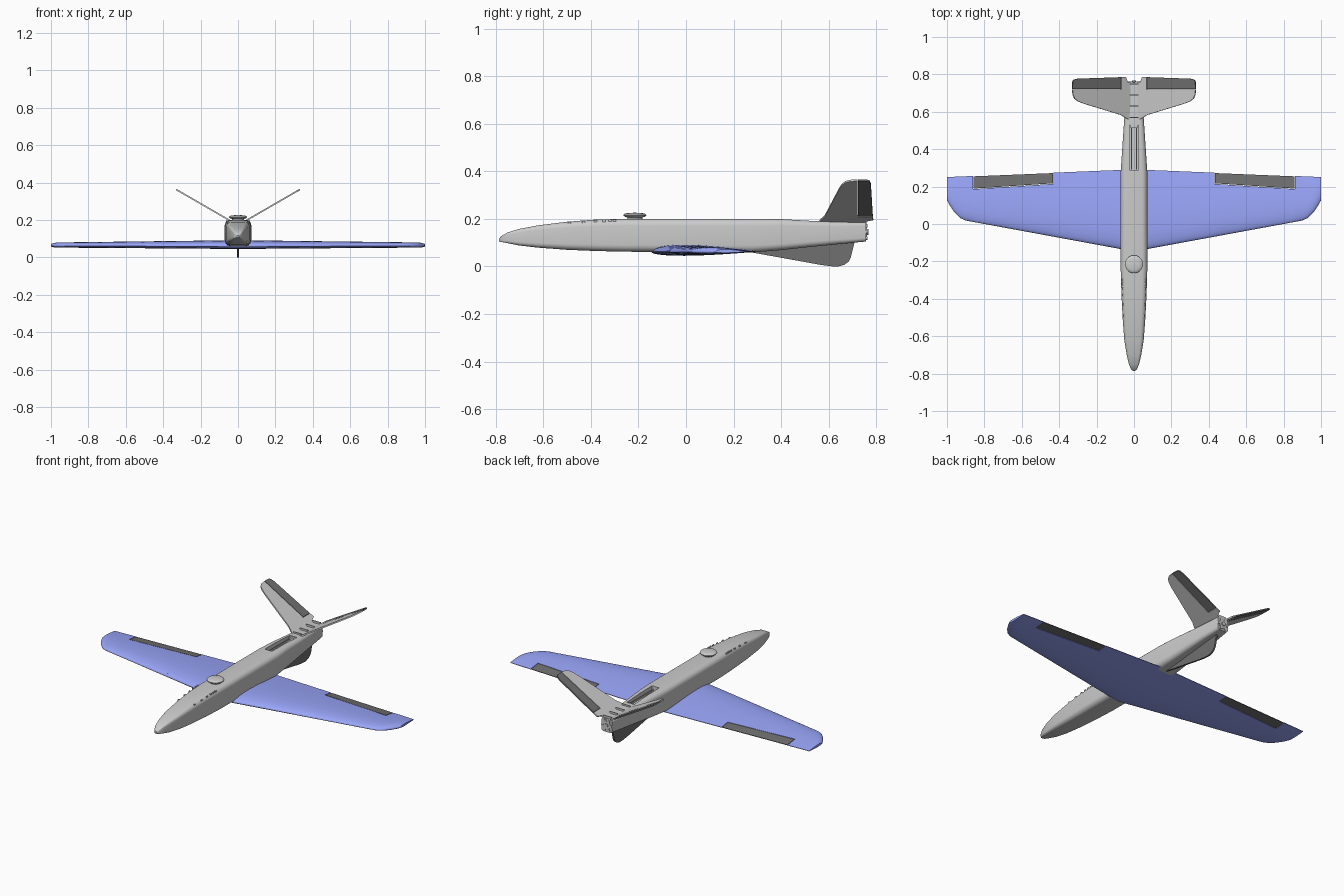
import bpy, bmesh, math
from mathutils import Matrix, Vector

if "Cube" in bpy.data.objects:
    bpy.data.objects.remove(bpy.data.objects["Cube"])


def material(name, rgb):
    m = bpy.data.materials.new(name)
    m.diffuse_color = (*rgb, 1)
    m.use_nodes = True
    m.node_tree.nodes["Principled BSDF"].inputs["Base Color"].default_value = m.diffuse_color
    return m


BLUE = material("wing_blue", (0.32, 0.38, 0.95))
DARK = material("dark_grey", (0.16, 0.16, 0.16))


def finish(bm, name, mat=None, angle=30):
    bmesh.ops.recalc_face_normals(bm, faces=bm.faces)
    me = bpy.data.meshes.new(name)
    bm.to_mesh(me)
    bm.free()
    ob = bpy.data.objects.new(name, me)
    bpy.context.collection.objects.link(ob)
    if mat:
        me.materials.append(mat)
    if angle:
        smooth(ob, angle)
    return ob


def smooth(ob, angle=30):
    bpy.ops.object.select_all(action='DESELECT')
    ob.select_set(True)
    bpy.context.view_layer.objects.active = ob
    bpy.ops.object.shade_smooth_by_angle(angle=math.radians(angle))


def loft(name, rings, mat=None, angle=30):
    bm = bmesh.new()
    vs = [[bm.verts.new(p) for p in r] for r in rings]
    n = len(rings[0])
    for a, b in zip(vs, vs[1:]):
        for i in range(n):
            j = (i + 1) % n
            bm.faces.new((a[i], a[j], b[j], b[i]))
    bm.faces.new(vs[0])
    bm.faces.new(vs[-1])
    return finish(bm, name, mat, angle)


def plate(name, points, normal, thick, mat=None):
    off = Vector(normal).normalized() * thick / 2
    return loft(name, [[Vector(p) - off for p in points],
                       [Vector(p) + off for p in points]], mat)


def box(name, x, y, z):
    bm = bmesh.new()
    bmesh.ops.create_cube(bm, size=1)
    for v in bm.verts:
        v.co = [lo + (hi - lo) * (c + 0.5) for (lo, hi), c in zip((x, y, z), v.co)]
    return finish(bm, name, angle=0)


def spun(name, profile, centre, axis='Z', n=32):
    # profile: (radius, height) pairs along the axis
    rings = []
    for r, h in profile:
        ring = []
        for i in range(n):
            a = math.tau * i / n
            p = Vector((r * math.cos(a), r * math.sin(a), h))
            if axis == 'Y':
                p = Matrix.Rotation(-math.pi / 2, 3, 'X') @ p
            ring.append(p + Vector(centre))
        rings.append(ring)
    return loft(name, rings)


# Fuselage: rounded-rectangle sections (y, half width, z low, z high)
STATIONS = [(-.785, .006, .106, .118), (-.776, .016, .103, .128), (-.75, .027, .098, .143),
            (-.70, .039, .088, .158), (-.62, .052, .079, .173), (-.5, .061, .070, .188),
            (-.38, .067, .065, .197), (-.25, .071, .062, .2), (.28, .071, .059, .2),
            (.4, .063, .069, .199), (.52, .055, .082, .192), (.64, .047, .094, .188),
            (.757, .036, .105, .186)]


def fuselage_ring(y, hw, lo, hi):
    hh, zc = (hi - lo) / 2, (hi + lo) / 2
    r = 0.42 * min(hw, hh)
    ring = []
    for k, (sx, sz) in enumerate(((1, 1), (-1, 1), (-1, -1), (1, -1))):
        for i in range(6):
            a = math.pi / 2 * (k + i / 5)
            ring.append((sx * (hw - r) + r * math.cos(a), y, zc + sz * (hh - r) + r * math.sin(a)))
    return ring


fuselage = loft("fuselage", [fuselage_ring(*s) for s in STATIONS])

# Recess in the rear deck
cutter = box("recess_cutter", (-.024, .024), (.29, .53), (.172, .25))
cutter.hide_render = True
mod = fuselage.modifiers.new("recess", 'BOOLEAN')
mod.object, mod.operation, mod.solver = cutter, 'DIFFERENCE', 'EXACT'
bpy.context.view_layer.objects.active = fuselage
bpy.ops.object.modifier_apply(modifier="recess")
bpy.data.objects.remove(cutter)
smooth(fuselage)
for s in (-1, 1):
    box("recess_rail", sorted((s * .012, s * .016)), (.292, .525), (.171, .182))


# Wing
def lead(x):
    x = abs(x)
    y = -.147 + .184 * x
    return y + (9 * (x - .9) ** 2 if x > .9 else 0)


def trail(x):
    return .292 - .041 * abs(x)


def hinge(x):
    return .243 - .066 * abs(x)


def wing_ring(x, y0, y1, n=14):
    le, te = lead(x), trail(x)
    ax = abs(x)
    taper = (1 - .45 * ax) * (.5 if ax > .995 else .85 if ax > .98 else 1)
    top, bottom = [], []
    for i in range(n + 1):
        t = i / n
        y = y0 + (y1 - y0) * (t * t if y0 == le else t)
        f = min(max((y - le) / (te - le), 0), 1)
        s = 10 * (.2969 * f ** .5 - .126 * f - .3516 * f ** 2 + .2843 * f ** 3 - .1015 * f ** 4)
        top.append((x, y, .063 + .028 * taper * s + .001))
        bottom.append((x, y, .063 - .017 * taper * s - .001))
    return top + bottom[::-1]


A0, A1, GAP = .43, .86, .003
half = [(0, 0), (.2, 0), (A0, 0), (A0, 1), (.64, 1), (A1, 1), (A1, 0), (.9, 0),
        (.93, 0), (.96, 0), (.985, 0), (1, 0)]
span = [(-x, c) for x, c in half[:0:-1]] + half
loft("wing", [wing_ring(x, lead(x), hinge(x) if cut else trail(x)) for x, cut in span], BLUE)

for s, side in ((-1, "left"), (1, "right")):
    loft(side + "_aileron", [wing_ring(s * x, hinge(x) + GAP, trail(x) - .002, 6)
                             for x in (A0 + GAP, .64, A1 - GAP)], DARK)

# V tail: plan outlines (x, y) lifted onto 30 degree planes
FIXED = [(0, .555), (.025, .557), (.045, .567), (.07, .583), (.273, .645), (.3, .656), (.318, .67),
         (.327, .69), (.33, .72), (.07, .72), (.07, .785), (.045, .787), (.035, .758), (0, .758)]
MOVING = [(.072, .723), (.33, .723), (.329, .76), (.322, .772), (.3, .777), (.072, .785)]
SLOPE = math.tan(math.radians(30))
for s, side in ((-1, "left"), (1, "right")):
    for name, outline, mat in (("tail_fin", FIXED, None), ("tail_flap", MOVING, DARK)):
        plate(side + "_" + name, [(s * x, y, .172 + SLOPE * x) for x, y in outline],
              (-s * SLOPE, 0, 1), .008, mat)

# Tail saddle with cross tabs
box("tail_saddle", (-.021, .021), (.515, .757), (.165, .187))
for y in (.57, .63, .69, .75):
    box("saddle_tab", (-.027, .027), (y - .003, y + .003), (.18, .199))

# Ventral fin
plate("ventral_fin", [(0, y, z) for y, z in (
    (.26, .068), (.27, .06), (.57, .006), (.61, .001), (.64, 0), (.665, .007), (.683, .02),
    (.693, .04), (.71, .108), (.6, .115))], (1, 0, 0), .01, DARK)

# Rear mount
spun("rear_mount", [(.026, 0), (.026, .006), (.012, .006), (.012, .012)], (0, .755, .145), 'Y', 24)
for i in range(6):
    a = math.tau * i / 6
    spun("mount_lug", [(.008, 0), (.008, .012)],
         (.028 * math.cos(a), .75, .145 + .03 * math.sin(a)), 'Y', 12)

# Antenna disc on top of the body
spun("antenna_disc", [(.03, -.008), (.032, .006), (.042, .009), (.048, .014), (.048, .017),
                      (.042, .022), (.03, .025), (.001, .026)], (0, -.215, .2))

# Hatch latches along the upper edges
for y, x, z in ((-.3, .06, .193), (-.32, .06, .193), (-.345, .059, .192), (-.38, .058, .19),
                (-.43, .056, .187), (-.49, .053, .182)):
    for s in (-1, 1):
        box("hatch_latch", (s * x - .003, s * x + .003), (y - .006, y + .006), (z - .005, z + .005))
